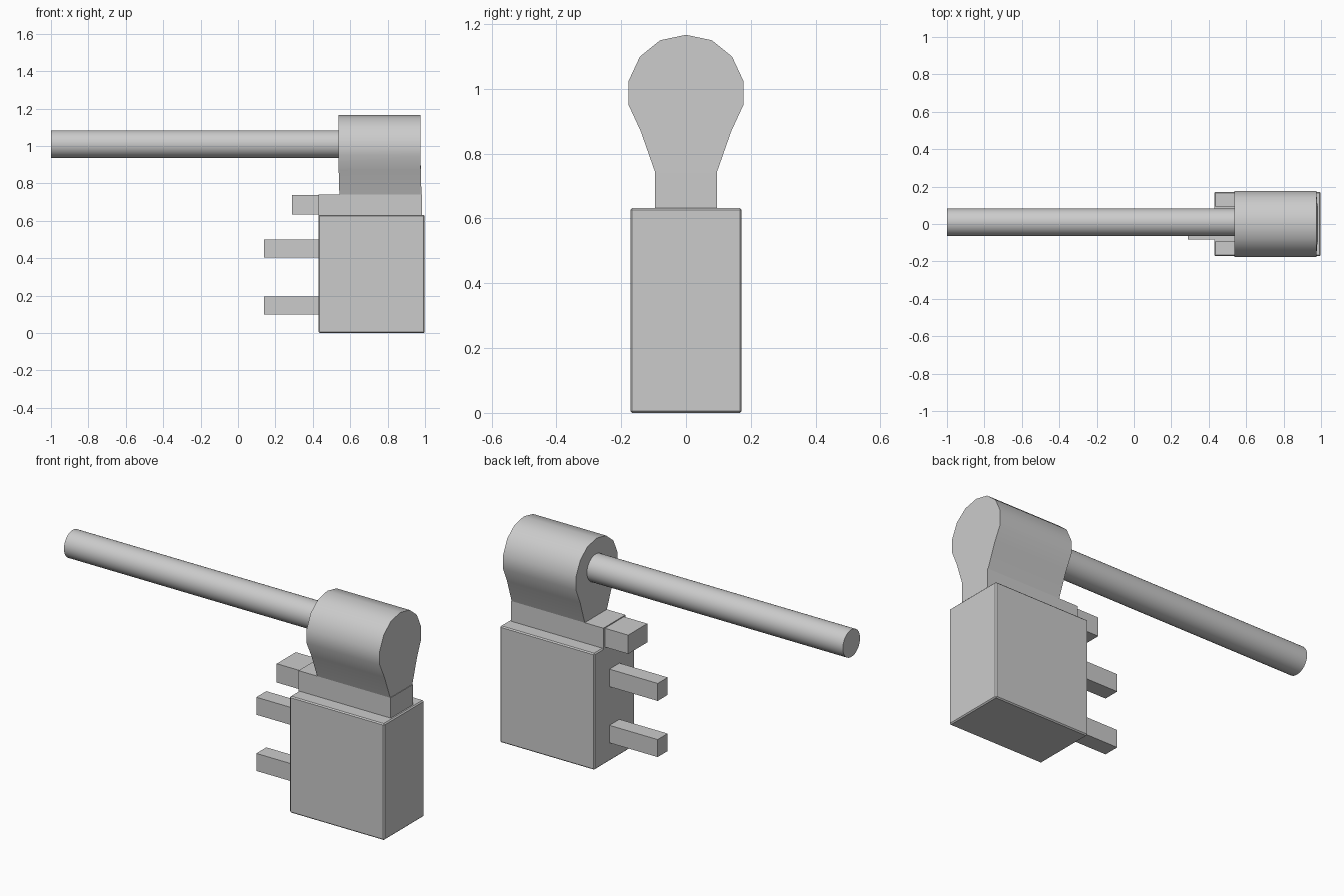
import bpy, bmesh, math

if "Cube" in bpy.data.objects:
    bpy.data.objects.remove(bpy.data.objects["Cube"])


def new_object(name, bm):
    bmesh.ops.recalc_face_normals(bm, faces=bm.faces)
    mesh = bpy.data.meshes.new(name)
    bm.to_mesh(mesh)
    bm.free()
    obj = bpy.data.objects.new(name, mesh)
    bpy.context.collection.objects.link(obj)
    return obj


def box(name, x, y, z, bevel=0):
    bm = bmesh.new()
    bmesh.ops.create_cube(bm, size=1)
    for v in bm.verts:
        for i, (lo, hi) in enumerate((x, y, z)):
            v.co[i] = lo if v.co[i] < 0 else hi
    obj = new_object(name, bm)
    if bevel:
        mod = obj.modifiers.new("edge_bevel", "BEVEL")
        mod.width = bevel
        mod.segments = 1
    return obj


def smooth(obj, angle):
    bpy.ops.object.select_all(action="DESELECT")
    obj.select_set(True)
    bpy.context.view_layer.objects.active = obj
    bpy.ops.object.shade_smooth_by_angle(angle=math.radians(angle))


# Main body and the narrow neck on top of it
box("body", (0.43, 0.998), (-0.172, 0.172), (0, 0.632), 0.006)
box("neck", (0.43, 0.984), (-0.095, 0.095), (0.62, 0.742))

# Connector prongs
for i, z in enumerate((0.1, 0.405)):
    box(f"prong_{i + 1}", (0.14, 0.44), (-0.043, 0.043), (z, z + 0.095))
box("upper_prong", (0.29, 0.44), (-0.082, 0.082), (0.635, 0.737))

# Bulb-shaped head: mirrored half profile (y, z) lofted along x
half = [(0.095, 0.742), (0.14, 0.87), (0.177, 0.95), (0.177, 1.025),
        (0.142, 1.10), (0.08, 1.15)]
outline = half + [(0, 1.167)] + [(-y, z) for y, z in reversed(half)]
bm = bmesh.new()
front, back = [], []
for y, z in outline:
    lean = max(0, 0.95 - z) / 0.21 * 0.006
    front.append(bm.verts.new((0.975 + lean, y, z)))
    back.append(bm.verts.new((0.536 + lean, y, z)))
bm.faces.new(front)
bm.faces.new(back)
for i in range(len(outline)):
    j = (i + 1) % len(outline)
    bm.faces.new((front[i], front[j], back[j], back[i]))
smooth(new_object("head", bm), 40)

# Long round rod
bpy.ops.mesh.primitive_cylinder_add(
    vertices=32, radius=0.074, depth=1.55,
    location=(-0.225, 0.009, 1.01), rotation=(0, math.pi / 2, 0))
rod = bpy.context.object
rod.name = "rod"
smooth(rod, 40)
